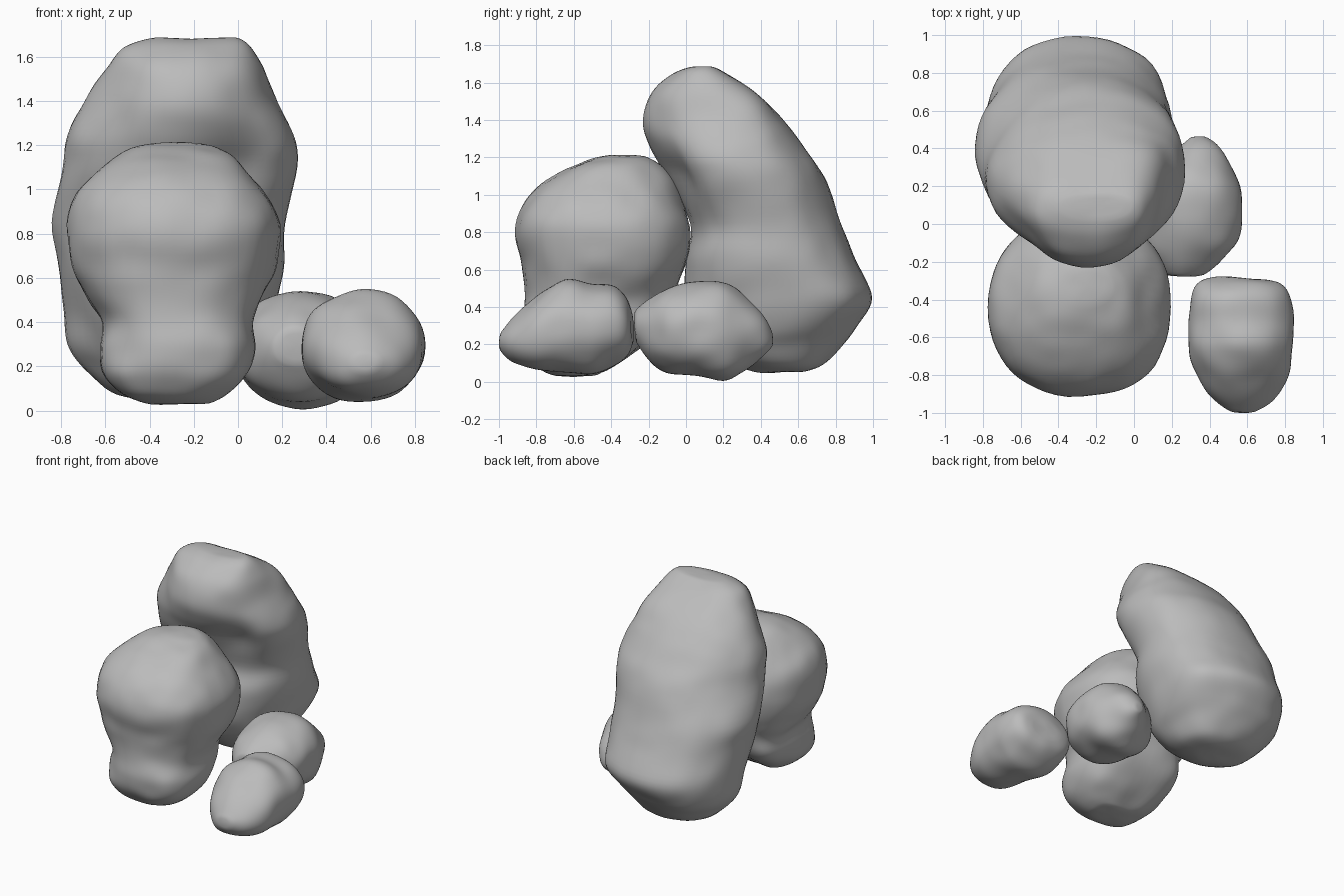
import bpy, bmesh, math
from mathutils import Vector, noise

stone = bpy.data.materials.new("grey stone")
stone.diffuse_color = (0.5, 0.5, 0.5, 1)


def spline(rows, t):
    # Catmull-Rom through the section rows
    i = min(int(t), len(rows) - 2)
    f = t - i
    p = [rows[max(0, min(len(rows) - 1, i + k))] for k in (-1, 0, 1, 2)]
    return [0.5 * (2 * b + (c - a) * f + (2 * a - 5 * b + 4 * c - d) * f * f
                   + (3 * b - a - 3 * c + d) * f ** 3) for a, b, c, d in zip(*p)]


def rock(name, rows, axis, seed, powers, lump=0.018, dents=(), sides=56, steps=6):
    """Loft of rounded sections; row = (position, min1, max1, min2, max2)."""
    bm = bmesh.new()

    def place(h, u, v):
        return Vector((u, v, h)) if axis == 'Z' else Vector((u, h, v))

    rings = []
    total = (len(rows) - 1) * steps
    for s in range(total + 1):
        h, a0, a1, b0, b1 = spline(rows, s / steps)
        power = powers[0] + (powers[1] - powers[0]) * s / total
        ring = []
        for k in range(sides):
            an = 2 * math.pi * k / sides
            c, d = math.cos(an), math.sin(an)
            u = math.copysign(abs(c) ** (2 / power), c)
            v = math.copysign(abs(d) ** (2 / power), d)
            ring.append(bm.verts.new(place(h, (a0 + a1) / 2 + u * (a1 - a0) / 2,
                                           (b0 + b1) / 2 + v * (b1 - b0) / 2)))
        rings.append(ring)
    for r, q in zip(rings, rings[1:]):
        for k in range(sides):
            j = (k + 1) % sides
            bm.faces.new((r[k], r[j], q[j], q[k]))
    for ring in (rings[0], rings[-1]):
        mid = sum((v.co for v in ring), Vector()) / sides
        tip = bm.verts.new(mid)
        for k in range(sides):
            bm.faces.new((ring[k], ring[(k + 1) % sides], tip))
    bmesh.ops.recalc_face_normals(bm, faces=bm.faces)
    for _ in range(3):
        bmesh.ops.smooth_vert(bm, verts=bm.verts, factor=0.5,
                              use_axis_x=True, use_axis_y=True, use_axis_z=True)
    bm.normal_update()
    # gentle weathered lumps, hollows and bulges
    moves = []
    for v in bm.verts:
        p = v.co
        n = noise.noise(p * 3.2 + Vector((seed, 0, 0))) + 0.5 * noise.noise(p * 7 + Vector((0, seed, 0)))
        off = v.normal * n * lump
        for c, r, d in dents:
            off += Vector(d) * math.exp(-((p - Vector(c)).length / r) ** 2)
        moves.append(off)
    for v, off in zip(bm.verts, moves):
        v.co += off
    me = bpy.data.meshes.new(name)
    bm.to_mesh(me)
    bm.free()
    for f in me.polygons:
        f.use_smooth = True
    me.materials.append(stone)
    bpy.context.collection.objects.link(bpy.data.objects.new(name, me))


# tall leaning boulder at the back
rock("tall_back_boulder", [
    (0.05, -0.40, -0.18, 0.42, 0.62), (0.09, -0.58, -0.05, 0.28, 0.73),
    (0.20, -0.71, 0.04, 0.12, 0.84), (0.30, -0.78, 0.11, 0.05, 0.92),
    (0.45, -0.79, 0.17, 0.00, 1.00), (0.65, -0.81, 0.21, 0.00, 0.91),
    (0.85, -0.86, 0.21, 0.03, 0.83), (1.10, -0.81, 0.27, -0.12, 0.74),
    (1.25, -0.78, 0.24, -0.20, 0.64), (1.40, -0.71, 0.15, -0.23, 0.51),
    (1.55, -0.61, 0.10, -0.18, 0.35), (1.65, -0.52, 0.04, -0.07, 0.22),
    (1.69, -0.37, -0.02, 0.03, 0.15)], 'Z', 1.7, (2.2, 2.25), 0.012,
    dents=[((0.0, -0.12, 1.12), 0.18, (0, 0.08, 0)),
           ((-0.72, 0.6, 1.05), 0.3, (0.04, -0.04, 0)),
           ((-0.62, -0.08, 1.4), 0.22, (0.05, 0.05, 0)),
           ((-0.68, 0.2, 0.25), 0.22, (0.06, 0.06, 0)),
           ((0.06, 0.32, 1.45), 0.22, (0.06, 0.07, 0)),
           ((0.1, 0.8, 0.4), 0.2, (0.03, 0.03, 0))])

# front boulder, narrowing to a squarer foot
rock("front_boulder", [
    (0.03, -0.38, -0.14, -0.68, -0.48), (0.07, -0.52, -0.05, -0.79, -0.41),
    (0.16, -0.61, 0.05, -0.86, -0.30), (0.28, -0.62, 0.09, -0.88, -0.19),
    (0.40, -0.61, 0.07, -0.87, -0.11), (0.52, -0.69, 0.11, -0.87, -0.05),
    (0.65, -0.75, 0.17, -0.88, 0.01), (0.82, -0.77, 0.20, -0.91, 0.03),
    (0.97, -0.74, 0.14, -0.86, -0.01), (1.09, -0.62, 0.05, -0.73, -0.06),
    (1.17, -0.51, -0.03, -0.55, -0.15), (1.205, -0.37, -0.12, -0.42, -0.23)], 'Z', 5.3, (2.8, 2.0),
    dents=[((-0.5, -0.2, 0.25), 0.22, (-0.05, 0.08, 0))])

# two small stones at the right
rock("small_side_stone", [
    (-0.28, 0.17, 0.36, 0.21, 0.37), (-0.21, 0.10, 0.46, 0.13, 0.43),
    (-0.10, 0.02, 0.55, 0.06, 0.49), (0.05, -0.02, 0.58, 0.03, 0.54),
    (0.20, 0.01, 0.57, 0.00, 0.54), (0.32, 0.12, 0.50, 0.06, 0.46),
    (0.42, 0.24, 0.44, 0.14, 0.34), (0.47, 0.30, 0.37, 0.19, 0.26)], 'Y', 9.1, (2.2, 2.1))
rock("small_front_stone", [
    (-1.00, 0.52, 0.63, 0.18, 0.26), (-0.93, 0.42, 0.73, 0.10, 0.34),
    (-0.80, 0.34, 0.81, 0.07, 0.45), (-0.65, 0.29, 0.84, 0.05, 0.54),
    (-0.50, 0.28, 0.85, 0.04, 0.52), (-0.38, 0.30, 0.82, 0.09, 0.51),
    (-0.31, 0.35, 0.77, 0.15, 0.44), (-0.28, 0.46, 0.68, 0.22, 0.35)], 'Y', 13.6, (2.1, 2.1))
